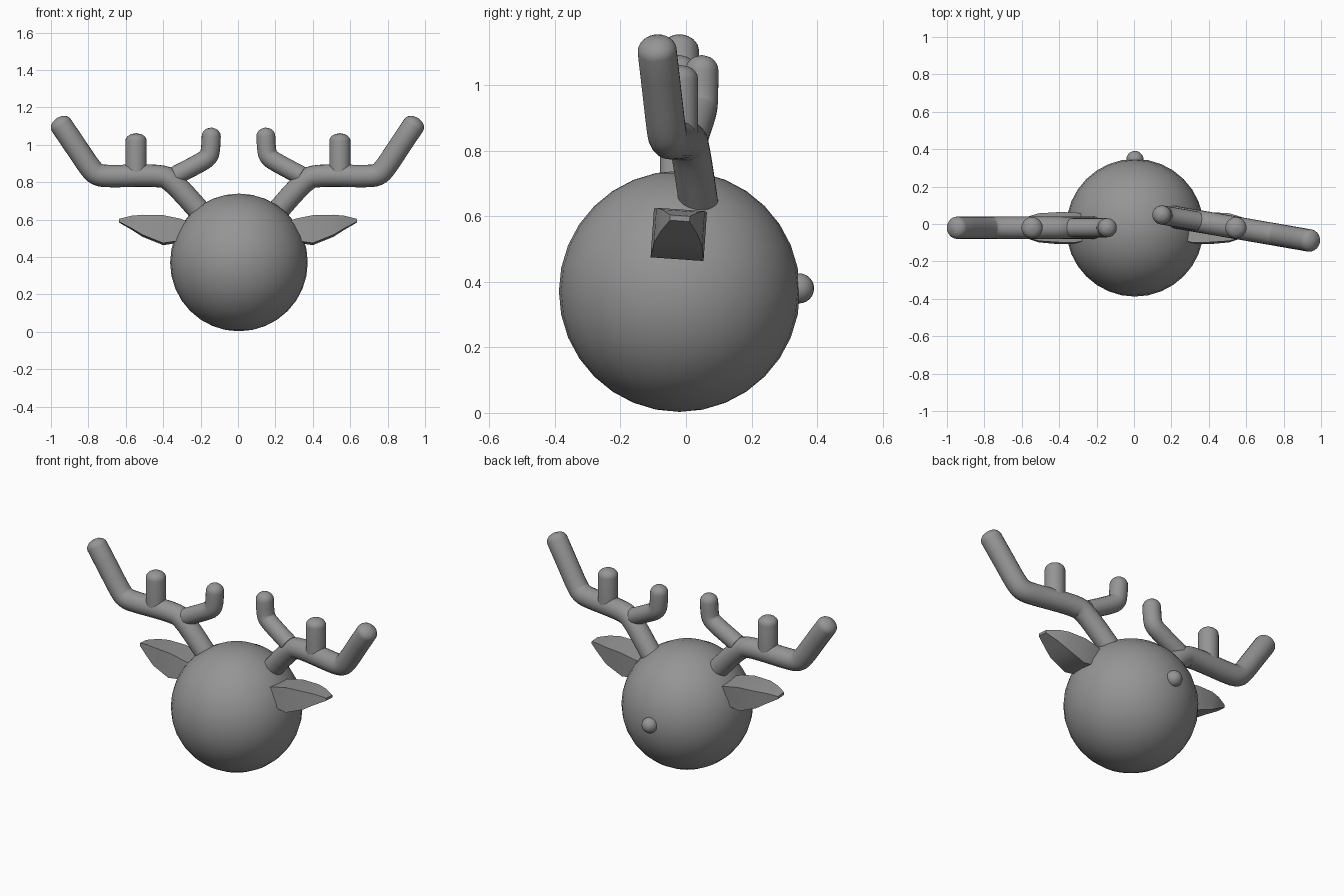
import bpy, bmesh
from math import sin, cos, pi, radians
from mathutils import Vector, Matrix

if "Cube" in bpy.data.objects:
    bpy.data.objects.remove(bpy.data.objects["Cube"])

# the whole model is one dark grey
grey = bpy.data.materials.new("dark_grey")
grey.diffuse_color = (0.3, 0.3, 0.3, 1)
grey.use_nodes = True
grey.node_tree.nodes["Principled BSDF"].inputs["Base Color"].default_value = grey.diffuse_color


def finish(ob, angle=35):
    ob.data.materials.append(grey)
    bpy.ops.object.select_all(action='DESELECT')
    ob.select_set(True)
    bpy.context.view_layer.objects.active = ob
    bpy.ops.object.shade_smooth_by_angle(angle=radians(angle))


def ball(name, loc, r, seg, rings):
    bpy.ops.mesh.primitive_uv_sphere_add(segments=seg, ring_count=rings, radius=r, location=loc)
    ob = bpy.context.object
    ob.name = name
    finish(ob, 60)


def loft(name, rings, matrix):
    """Skin a list of equally sized point rings and cap both ends."""
    bm = bmesh.new()
    vs = [[bm.verts.new(matrix @ p) for p in ring] for ring in rings]
    n = len(vs[0])
    for a, b in zip(vs, vs[1:]):
        for i in range(n):
            bm.faces.new((a[i], a[(i + 1) % n], b[(i + 1) % n], b[i]))
    bm.faces.new(vs[0])
    bm.faces.new(vs[-1])
    bmesh.ops.recalc_face_normals(bm, faces=bm.faces)
    me = bpy.data.meshes.new(name)
    bm.to_mesh(me)
    bm.free()
    ob = bpy.data.objects.new(name, me)
    bpy.context.collection.objects.link(ob)
    finish(ob)


def tube(name, pts, r, dome, matrix, n=20):
    """Round tube along x/z points, with a domed end."""
    path = [Vector((x, 0, z)) for x, z in pts]
    # round the bends by corner cutting
    for _ in range(2):
        new = [path[0]]
        for i, (a, b) in enumerate(zip(path, path[1:])):
            if i > 0:
                new.append(a.lerp(b, 0.25))
            if i < len(path) - 2:
                new.append(a.lerp(b, 0.75))
        path = new + [path[-1]]
    rings = []

    def ring(c, t, rad):
        side = Vector((-t.z, 0, t.x))
        rings.append([c + side * rad * cos(2 * pi * k / n)
                      + Vector((0, rad * sin(2 * pi * k / n), 0)) for k in range(n)])

    for i, p in enumerate(path):
        t = (path[min(i + 1, len(path) - 1)] - path[max(i - 1, 0)]).normalized()
        ring(p, t, r)
    for k in range(1, 6):
        a = k / 6 * pi / 2 if k < 5 else 0.97 * pi / 2
        ring(path[-1] + t * dome * sin(a), t, r * cos(a))
    loft(name, rings, matrix)


# head and nose
ball("head", (0.005, -0.02, 0.371), 0.368, 32, 16)
ball("nose", (0.005, 0.345, 0.38), 0.046, 20, 12)

# antlers: the left one is straight, the right one is turned about its middle prong
left = Matrix.Translation((0, -0.02, 0)) @ Matrix.Scale(-1, 4, (1, 0, 0))
right = (Matrix.Translation((0.545, -0.02, 0)) @ Matrix.Rotation(radians(-9.8), 4, 'Z')
         @ Matrix.Translation((-0.545, 0, 0)))
for side, m in (("left", left), ("right", right)):
    tube(side + "_antler_beam", [(0.17, 0.605), (0.36, 0.82), (0.43, 0.835), (0.55, 0.835),
                                 (0.66, 0.832), (0.75, 0.835), (0.79, 0.875), (0.86, 0.98),
                                 (0.945, 1.105)], 0.06, 0.045, m)
    tube(side + "_antler_middle_prong", [(0.545, 0.83), (0.545, 1.02)], 0.057, 0.042, m)
    tube(side + "_antler_inner_prong", [(0.335, 0.835), (0.20, 0.905), (0.155, 0.935),
                                        (0.146, 0.98), (0.143, 1.045)], 0.051, 0.047, m)

# ears: faceted leaf shapes, sections as (x, half depth, bottom, top)
sections = [(0.24, 0.065, 0.50, 0.575), (0.31, 0.08, 0.482, 0.60), (0.40, 0.081, 0.469, 0.618),
            (0.51, 0.074, 0.513, 0.621), (0.57, 0.056, 0.550, 0.617), (0.635, 0.03, 0.586, 0.602)]
tilt = (Matrix.Translation((0, -0.022, 0.545)) @ Matrix.Rotation(radians(-4), 4, 'X')
        @ Matrix.Translation((0, 0, -0.545)))
for side, s in (("left", -1), ("right", 1)):
    rings = [[Vector((s * x, d, lo)), Vector((s * x, d, hi)),
              Vector((s * x, -d, hi)), Vector((s * x, -d, lo))] for x, d, lo, hi in sections]
    loft(side + "_ear", rings, tilt)
